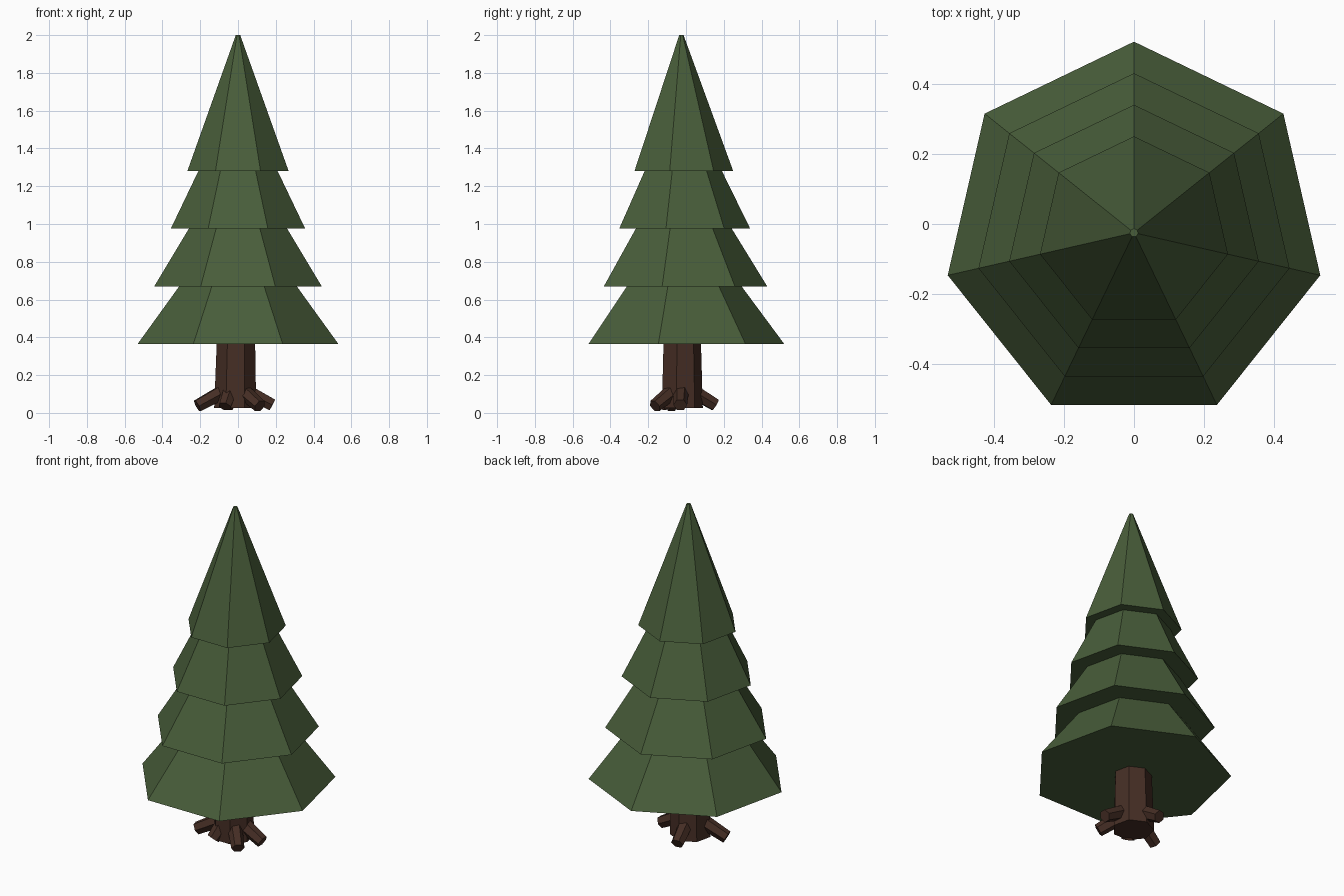
import bpy, math
from mathutils import Vector

if "Cube" in bpy.data.objects:
    bpy.data.objects.remove(bpy.data.objects["Cube"])

CENTRE_Y = -0.025
SIDES = 7


def material(name, rgb):
    m = bpy.data.materials.new(name)
    m.diffuse_color = (*rgb, 1.0)
    m.use_nodes = True
    m.node_tree.nodes["Principled BSDF"].inputs["Base Color"].default_value = m.diffuse_color
    return m


green = material("pine green", (0.065, 0.110, 0.042))
brown = material("bark brown", (0.060, 0.027, 0.018))


def prism(name, start, end, r1, r2, mat, sides=SIDES, turn=0.0):
    """Closed, flat-shaded frustum from start to end."""
    start, end = Vector(start), Vector(end)
    axis = (end - start).normalized()
    if abs(axis.z) > 0.999:
        u = Vector((1, 0, 0))
    else:
        u = axis.cross(Vector((0, 0, 1))).normalized()
    v = axis.cross(u)
    verts = []
    for c, r in ((start, r1), (end, r2)):
        for i in range(sides):
            a = turn + 2 * math.pi * i / sides
            verts.append(c + (u * math.cos(a) + v * math.sin(a)) * r)
    faces = [(i, (i + 1) % sides, sides + (i + 1) % sides, sides + i)
             for i in range(sides)]
    faces += [tuple(reversed(range(sides))), tuple(range(sides, 2 * sides))]
    mesh = bpy.data.meshes.new(name)
    mesh.from_pydata(verts, [], faces)
    mesh.materials.append(mat)
    ob = bpy.data.objects.new(name, mesh)
    bpy.context.collection.objects.link(ob)
    return ob


# Foliage: four stacked seven-sided cones, each narrower and higher
for i in range(4):
    z = 0.365 + 0.305 * i
    prism(f"foliage_tier_{i + 1}", (0, CENTRE_Y, z), (0, CENTRE_Y, z + 0.72),
          0.545 - 0.09 * i, 0.012, green, turn=math.pi / 2)

# Trunk, slightly wider at the foot
prism("trunk", (-0.015, CENTRE_Y, 0.025), (-0.01, CENTRE_Y, 0.45),
      0.114, 0.102, brown, turn=math.pi / 2)

# Roots splaying out from the trunk foot
root_tips = [(0.182, -0.03, 0.042), (0.115, -0.165, 0.036),
             (-0.07, -0.135, 0.034), (-0.215, -0.08, 0.037),
             (-0.05, 0.155, 0.042)]
for i, tip in enumerate(root_tips):
    out = Vector((tip[0] + 0.015, tip[1] - CENTRE_Y, 0)).normalized()
    base = Vector((-0.015, CENTRE_Y, 0.115)) + out * 0.06
    prism(f"root_{i + 1}", base, tip, 0.042, 0.036, brown, sides=6)
